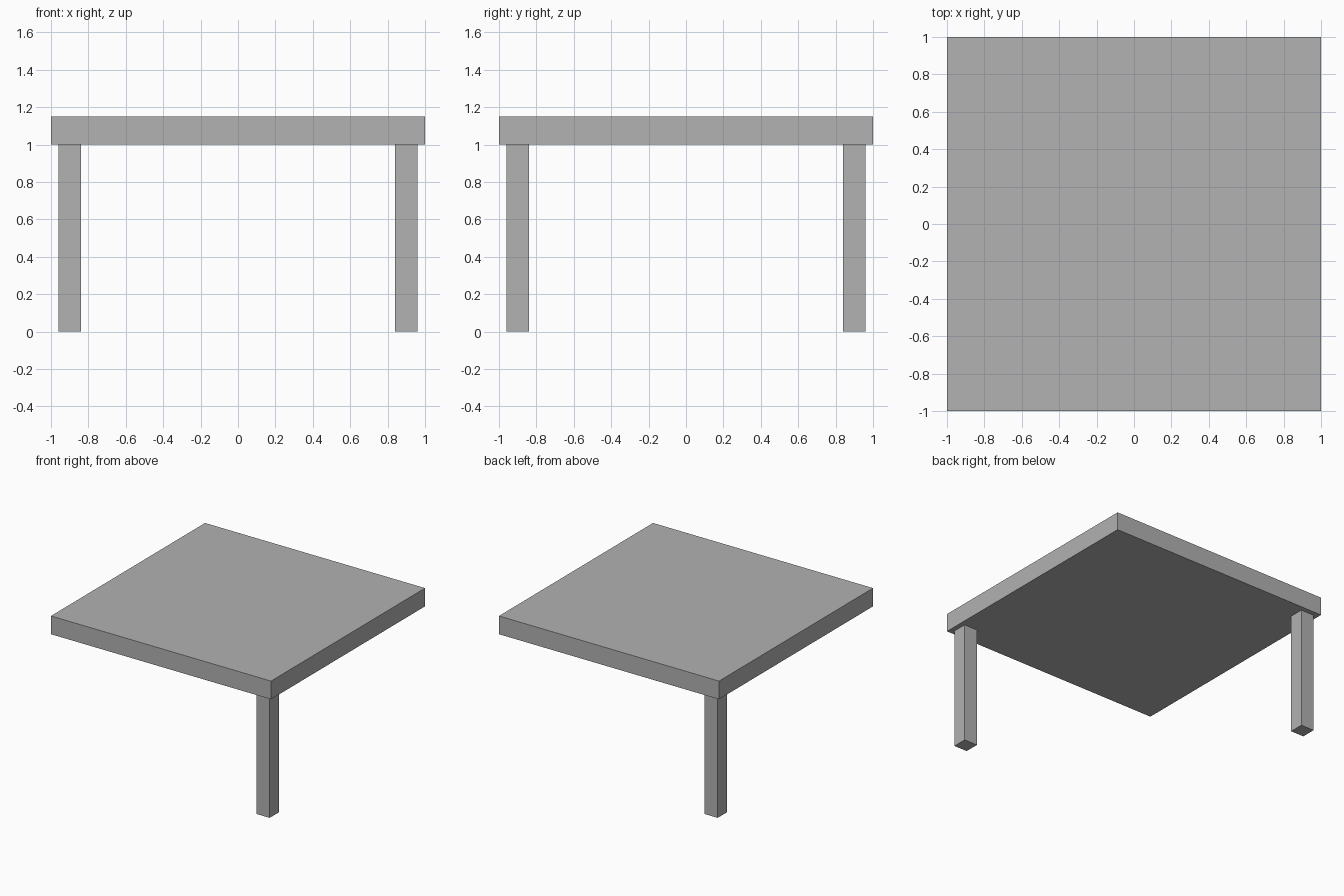
import bpy

if "Cube" in bpy.data.objects:
    bpy.data.objects.remove(bpy.data.objects["Cube"])

grey = bpy.data.materials.new("plain grey")
grey.diffuse_color = (0.445, 0.445, 0.445, 1)
grey.use_nodes = True
grey.node_tree.nodes["Principled BSDF"].inputs["Base Color"].default_value = grey.diffuse_color


def box(name, centre, size):
    bpy.ops.mesh.primitive_cube_add(size=1, location=centre)
    obj = bpy.context.object
    obj.name = name
    obj.scale = size
    bpy.ops.object.transform_apply(location=False, rotation=False, scale=True)
    obj.data.materials.append(grey)
    return obj


# Square slab top
box("table_top", (0, 0, 1.075), (2, 2, 0.15))

# Two legs on diagonally opposite corners
for name, side in (("front_right_leg", 1), ("back_left_leg", -1)):
    box(name, (0.9 * side, -0.9 * side, 0.5), (0.12, 0.12, 1.0))
